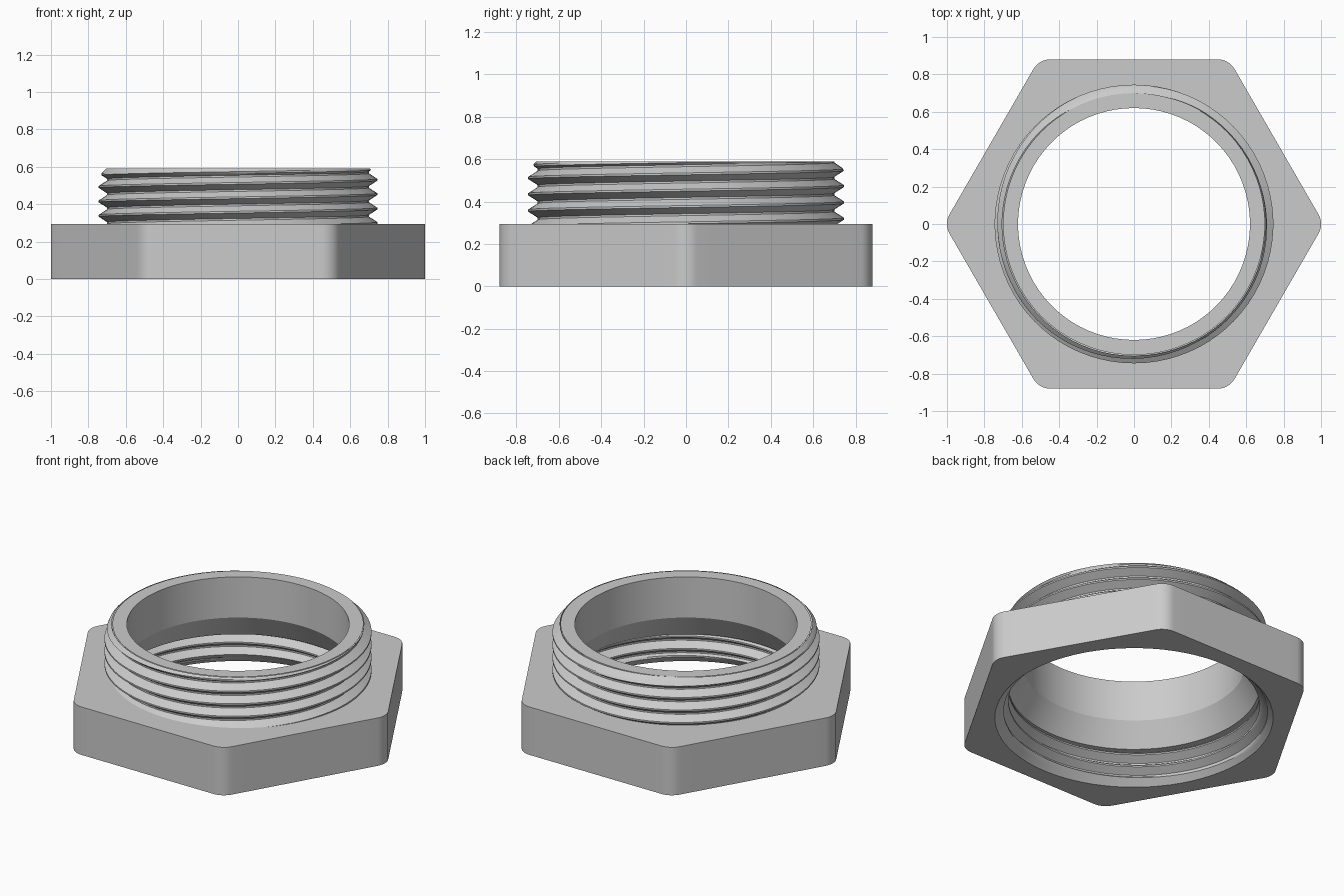
import bpy, bmesh, math

if "Cube" in bpy.data.objects:
    bpy.data.objects.remove(bpy.data.objects["Cube"])

TAU = 2 * math.pi
PITCH = 0.077
MAJOR, MINOR, BORE = 0.745, 0.70, 0.62
HEX_H, TOP = 0.295, 0.59

steel = bpy.data.materials.new("grey_steel")
steel.diffuse_color = (0.6, 0.6, 0.6, 1)
steel.use_nodes = True
steel.node_tree.nodes["Principled BSDF"].inputs["Base Color"].default_value = steel.diffuse_color


def hex_outline(flat=0.88, rad=0.103, arc=8, along=12):
    """Rounded hexagon, corners on the x axis, extra points along each flat."""
    pts = []
    c = (flat - rad) / math.cos(math.pi / 6)
    for k in range(6):
        a0 = k * TAU / 6
        corner = []
        for i in range(arc + 1):
            a = a0 + math.radians(-30 + 60 * i / arc)
            corner.append((c * math.cos(a0) + rad * math.cos(a),
                           c * math.sin(a0) + rad * math.sin(a)))
        pts += corner
        a1, an = a0 + TAU / 6, a0 + math.radians(30)
        nxt = (c * math.cos(a1) + rad * math.cos(an), c * math.sin(a1) + rad * math.sin(an))
        last = corner[-1]
        for i in range(1, along):
            t = i / along
            pts.append((last[0] + (nxt[0] - last[0]) * t, last[1] + (nxt[1] - last[1]) * t))
    # start at the corner point lying on +x
    s = arc // 2
    return pts[s:] + pts[:s]


OUTLINE = hex_outline()
ANGLES = [math.atan2(y, x) % TAU if i else 0.0 for i, (x, y) in enumerate(OUTLINE)]


def circle(r, z):
    return [(r * math.cos(a), r * math.sin(a), z) for a in ANGLES]


def finish(name, bm):
    bmesh.ops.remove_doubles(bm, verts=bm.verts, dist=1e-5)
    bmesh.ops.dissolve_degenerate(bm, edges=bm.edges, dist=1e-5)
    me = bpy.data.meshes.new(name)
    bm.to_mesh(me)
    bm.free()
    ob = bpy.data.objects.new(name, me)
    bpy.context.collection.objects.link(ob)
    me.materials.append(steel)
    bpy.ops.object.select_all(action='DESELECT')
    ob.select_set(True)
    bpy.context.view_layer.objects.active = ob
    bpy.ops.object.shade_smooth_by_angle(angle=math.radians(25))
    return ob


def add_grid(bm, rows, closed, flip=False):
    vs = [[bm.verts.new(p) for p in row] for row in rows]
    n = len(rows[0])
    for a, b in zip(vs, vs[1:]):
        for i in range(n if closed else n - 1):
            j = (i + 1) % n
            q = [a[i], a[j], b[j], b[i]]
            bm.faces.new(q[::-1] if flip else q)


def thread_rows(zlo, zhi, limit):
    """Helical rows of a flat-crested thread, clipped to a height range."""
    def radius(f):
        f %= 1
        if f < 0.12:
            return MAJOR
        if f < 0.5:
            return MAJOR - (MAJOR - MINOR) * (f - 0.12) / 0.38
        if f < 0.62:
            return MINOR
        return MINOR + (MAJOR - MINOR) * (f - 0.62) / 0.38

    fracs = (0, 0.12, 0.25, 0.375, 0.5, 0.62, 0.75, 0.875)
    rows = []
    for k in range(-1, math.ceil((zhi - zlo) / PITCH) + 1):
        for f in fracs:
            row = []
            for a in ANGLES + [TAU]:
                z = min(max(zlo + PITCH * (k + f + a / TAU), zlo), zhi)
                r = limit(radius((z - zlo) / PITCH - a / TAU), z)
                row.append((r * math.cos(a), r * math.sin(a), z))
            rows.append(row)
    return rows


# hexagonal flange with round opening
bm = bmesh.new()
add_grid(bm, [circle(0.776, 0),
              [(x, y, 0) for x, y in OUTLINE],
              [(x, y, HEX_H) for x, y in OUTLINE],
              circle(MINOR - 0.01, HEX_H)], True)
finish("hex_flange", bm)

# outer thread with chamfered top end
bm = bmesh.new()
add_grid(bm, thread_rows(HEX_H, TOP, lambda r, z: min(r, 0.705 + (TOP - z) * 1.0)), False)
finish("outer_thread", bm)

# top rim, plain bore, widening cone and ledge above the inner thread
bm = bmesh.new()
add_grid(bm, [circle(MINOR, TOP), circle(BORE, TOP), circle(BORE, 0.34),
              circle(MINOR, 0.2), circle(MAJOR, 0.2)], True)
finish("bore", bm)

# inner thread with chamfered mouth
bm = bmesh.new()
add_grid(bm, thread_rows(0, 0.2, lambda r, z: max(r, 0.776 - z)), False, flip=True)
finish("inner_thread", bm)
